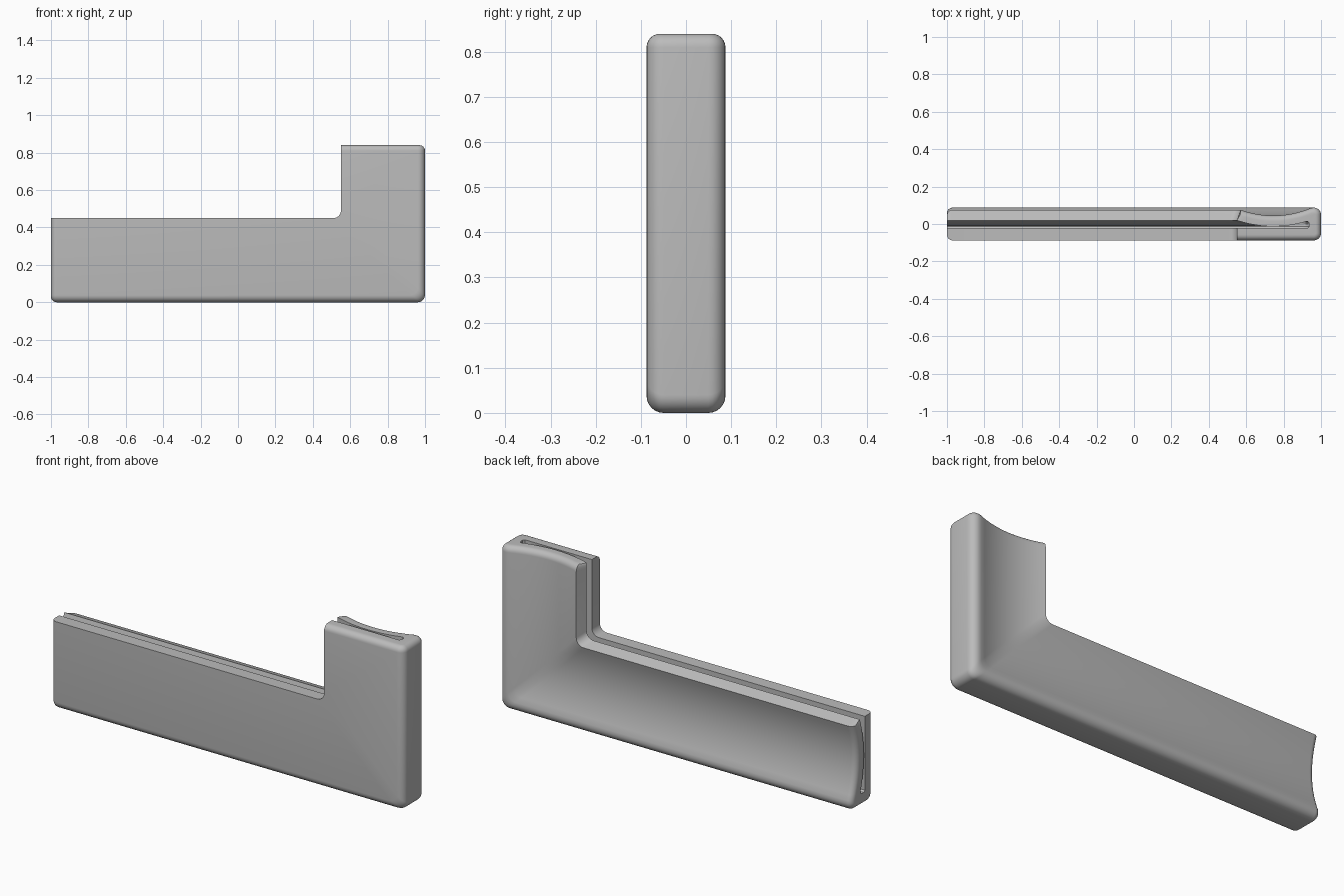
import bpy, bmesh, math

if "Cube" in bpy.data.objects:
    bpy.data.objects.remove(bpy.data.objects["Cube"])

HALF = 0.0875      # half thickness
WIDTH = 0.45       # width of each arm
HEIGHT = 0.84      # top of the upright arm
EDGE = 0.038       # rounding of the outer long edges
END = 0.03         # rounding of the two arm ends
CORNER = 0.04      # rounding of the bend, inside and outside
STEPS = 6


def cross_section():
    """Points (distance from outer edge, y, end inset direction)."""
    pts = [(WIDTH, -HALF, 0, -1)]
    # rounded outer edge, front then back
    for side in (-1, 1):
        for i in range(STEPS + 1):
            a = math.pi / 2 * i / STEPS
            if side > 0:
                a = math.pi / 2 - a
            nd, ny = -math.sin(a), side * math.cos(a)
            pts.append((EDGE + EDGE * nd, side * (HALF - EDGE) + EDGE * ny, nd, ny))
    # hollow back face
    for i in range(15):
        d = 0.052 + (0.43 - 0.052) * i / 14
        pts.append((d, 0.045 + (d - 0.255) ** 2, 0, 1))
    # curved rear wall of the slot
    for i in range(15):
        d = WIDTH + (0.075 - WIDTH) * i / 14
        pts.append((d, -0.013 + 0.85 * (d - 0.255) ** 2, 0, 0))
    # rounded slot bottom and flat front wall of the slot
    pts += [(0.067, 0.010, 0, 0), (0.063, 0.000, 0, 0), (0.064, -0.013, 0, 0),
            (0.071, -0.022, 0, 0), (WIDTH, -0.022, 0, 0)]
    return pts


def end_ring(section, angle, upright):
    """Section close to an arm end, drawn in to round the end over."""
    t, inset = END * (1 - math.sin(angle)), END * (1 - math.cos(angle))
    ring = []
    for d, y, nd, ny in section:
        d, y = d - nd * inset, y - ny * inset
        ring.append((1 - d, y, HEIGHT - t) if upright else (-1 + t, y, d))
    return ring


section = cross_section()
angles = [math.pi / 2 * i / STEPS for i in range(STEPS + 1)]

# rings along the path: left end, bend, top end
rings = [end_ring(section, a, False) for a in reversed(angles)]
for i in range(9):
    a = math.pi / 2 * i / 8
    rings.append([(1 - d - CORNER + CORNER * math.sin(a), y,
                   d + CORNER - CORNER * math.cos(a)) for d, y, _, _ in section])
rings += [end_ring(section, a, True) for a in angles]

# skin the rings and close both ends
bm = bmesh.new()
loops = [[bm.verts.new(p) for p in ring] for ring in rings]
n = len(section)
for a, b in zip(loops, loops[1:]):
    for j in range(n):
        k = (j + 1) % n
        bm.faces.new((a[j], a[k], b[k], b[j]))
bm.faces.new(loops[0])
bm.faces.new(loops[-1])
bmesh.ops.recalc_face_normals(bm, faces=bm.faces)

mesh = bpy.data.meshes.new("slotted_corner_bracket")
bm.to_mesh(mesh)
bm.free()
bracket = bpy.data.objects.new("slotted_corner_bracket", mesh)
bpy.context.collection.objects.link(bracket)

grey = bpy.data.materials.new("light_grey")
grey.diffuse_color = (0.5, 0.5, 0.5, 1)
grey.use_nodes = True
grey.node_tree.nodes["Principled BSDF"].inputs["Base Color"].default_value = grey.diffuse_color
mesh.materials.append(grey)

bpy.context.view_layer.objects.active = bracket
bracket.select_set(True)
bpy.ops.object.shade_smooth_by_angle(angle=math.radians(30))
